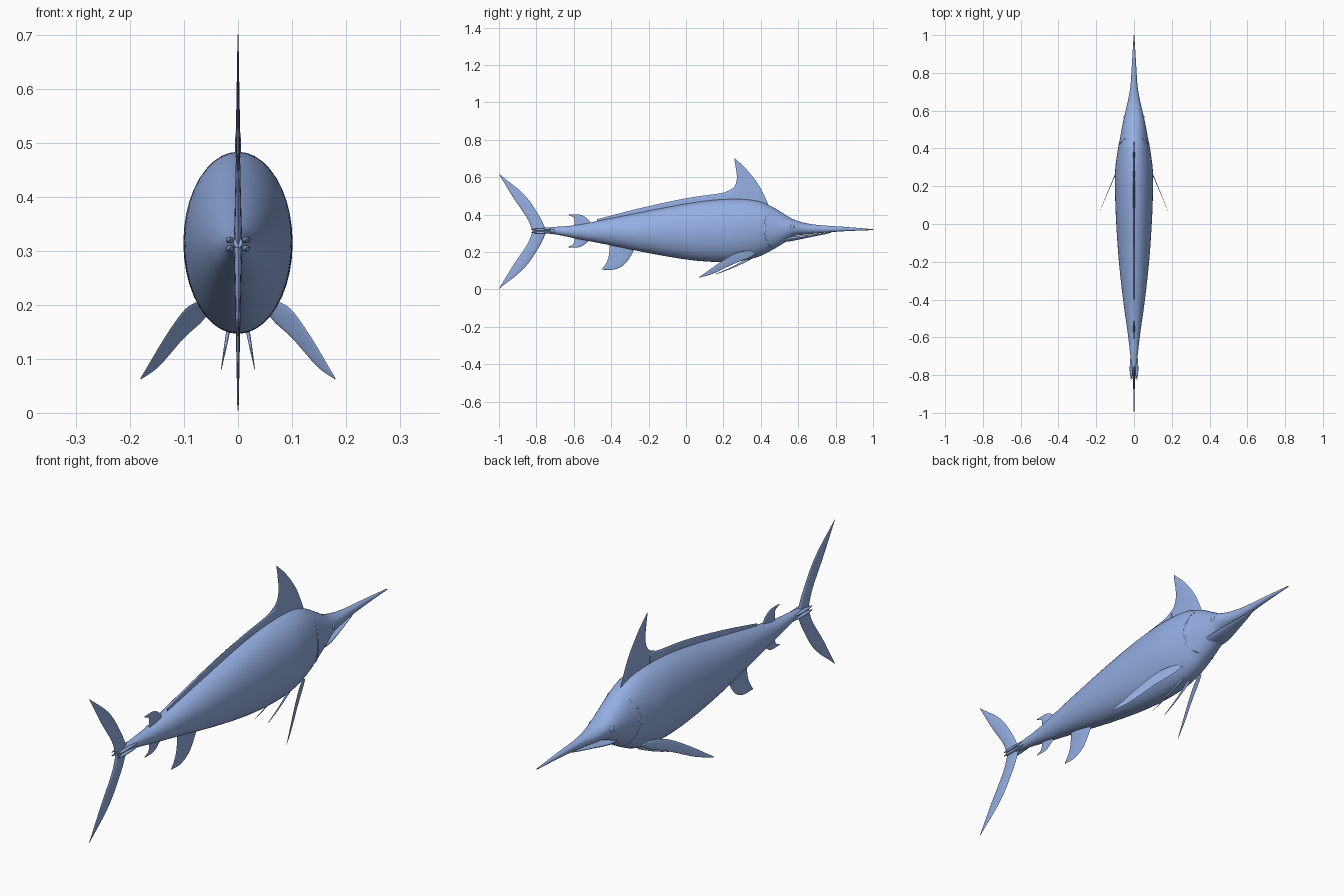
import bpy
import bmesh
import math
from mathutils import Vector

cube = bpy.data.objects.get("Cube")
if cube:
    bpy.data.objects.remove(cube)

# One colour for the whole fish
skin = bpy.data.materials.new("soft blue skin")
skin.use_nodes = True
BLUE = (0.30, 0.43, 0.77, 1)
skin.diffuse_color = BLUE
skin.node_tree.nodes["Principled BSDF"].inputs["Base Color"].default_value = BLUE


def spline(points, t):
    """Point on a smooth curve through all points, t from start to end as 0..1."""
    pts = [Vector(p) for p in points]
    last = len(pts) - 1
    i = min(int(t * last), last - 1)
    f = t * last - i
    b, c = pts[i], pts[i + 1]
    a = pts[i - 1] if i else b * 2 - c
    d = pts[i + 2] if i + 2 <= last else c * 2 - b
    return (b * 2 + (c - a) * f + (a * 2 - b * 5 + c * 4 - d) * f ** 2
            + (b * 3 - a - c * 3 + d) * f ** 3) / 2


def loft(name, rings):
    """Skin a list of closed rings, cap the ends and shade it smooth."""
    bm = bmesh.new()
    rows = [[bm.verts.new(p) for p in ring] for ring in rings]
    count = len(rows[0])
    for low, high in zip(rows, rows[1:]):
        for i in range(count):
            j = (i + 1) % count
            bm.faces.new((low[i], low[j], high[j], high[i]))
    bm.faces.new(rows[0])
    bm.faces.new(rows[-1])
    bmesh.ops.recalc_face_normals(bm, faces=bm.faces)
    mesh = bpy.data.meshes.new(name)
    bm.to_mesh(mesh)
    bm.free()
    mesh.shade_smooth()
    mesh.set_sharp_from_angle(angle=math.radians(40))
    mesh.materials.append(skin)
    obj = bpy.data.objects.new(name, mesh)
    bpy.context.collection.objects.link(obj)
    return obj


def section_point(station, angle):
    """Point on an oval section given as (y, half width, top, bottom)."""
    y, width, top, bottom = station
    return Vector((width * math.cos(angle), y,
                   (top + bottom) / 2 + (top - bottom) / 2 * math.sin(angle)))


def hull(name, stations, steps, sides=40):
    rings = []
    for k in range(steps + 1):
        station = spline(stations, k / steps)
        rings.append([section_point(station, math.tau * i / sides) for i in range(sides)])
    return loft(name, rings)


def fin(name, lead, trail, thick, place=lambda y, z: 0, side=1, steps=24, chord=8):
    """Lens-section fin between two (y, z) edges, thinning from root to tip."""
    rings = []
    for k in range(steps + 1):
        s = k / steps
        a, b = spline(lead, s), spline(trail, s)
        half = thick * (1 - 0.85 * s)
        ring = []
        for i in range(2 * chord):
            angle = math.pi * i / chord
            p = a.lerp(b, (1 - math.cos(angle)) / 2)
            ring.append((side * (place(p.x, p.y) + half * math.sin(angle)), p.x, p.y))
        rings.append(ring)
    return loft(name, rings)


# Body and bill: y, half width, top, bottom
BODY = [(-.82, .008, .325, .305), (-.7, .019, .334, .294), (-.58, .033, .345, .27),
        (-.4, .058, .38, .235), (-.2, .08, .42, .194), (0, .094, .458, .16),
        (.15, .1, .478, .147), (.28, .1, .483, .15), (.38, .088, .473, .172),
        (.46, .073, .442, .21), (.53, .06, .4, .252), (.58, .049, .372, .285),
        (.65, .033, .352, .294), (.73, .019, .342, .302), (.85, .011, .334, .311),
        (1, .002, .322, .317)]
hull("body_and_bill", BODY, 90)

# Lower jaw
hull("lower_jaw", [(.48, .04, .285, .25), (.56, .042, .283, .258), (.66, .026, .293, .278),
                   (.74, .01, .302, .294), (.775, .002, .306, .303)], 24, 24)

# Dorsal fin: tall lobe, then the low ridge down the back
fin("dorsal_lobe", [(.45, .42), (.435, .465), (.39, .556), (.325, .64), (.262, .7)],
    [(.1, .45), (.2, .514), (.255, .545), (.272, .6), (.258, .7)], .006)
fin("dorsal_ridge", [(.25, .53), (.18, .513), (0, .487), (-.25, .433), (-.475, .375)],
    [(.25, .45), (.18, .45), (0, .43), (-.25, .39), (-.475, .35)], .006)

# Small rear fins above and below the tail stalk
fin("rear_dorsal_fin", [(-.5, .34), (-.53, .38), (-.57, .4), (-.628, .4)],
    [(-.6, .32), (-.597, .36), (-.6, .383), (-.63, .398)], .005)
fin("rear_anal_fin", [(-.5, .28), (-.53, .25), (-.57, .226), (-.628, .225)],
    [(-.6, .3), (-.597, .262), (-.605, .24), (-.63, .227)], .005)
fin("anal_fin", [(-.26, .25), (-.29, .187), (-.33, .132), (-.385, .106), (-.447, .105)],
    [(-.41, .27), (-.408, .225), (-.415, .17), (-.43, .135), (-.45, .107)], .006)

# Forked tail
for label, sign in (("upper", 1), ("lower", -1)):
    fin(label + "_tail_fin",
        [(y, .31 + sign * h) for y, h in
         [(-.745, 0), (-.786, .084), (-.866, .197), (-.997, .305)]],
        [(y, .31 + sign * h) for y, h in
         [(-.82, 0), (-.85, .072), (-.92, .175), (-1, .306)]], .008)

# Paired parts
for label, side in (("left", 1), ("right", -1)):
    # Pectoral fins swing out and back in upright planes
    fin(label + "_pectoral_fin",
        [(.375, .19), (.337, .168), (.257, .137), (.15, .086), (.071, .062)],
        [(.35, .205), (.31, .204), (.257, .188), (.176, .14), (.07, .065)], .004,
        lambda y, z: .1 + .42 * (.26 - y), side)
    # Thin pelvic fins
    fin(label + "_pelvic_fin", [(.35, .16), (.25, .114), (.16, .08)],
        [(.32, .16), (.24, .118), (.158, .082)], .004,
        lambda y, z: .019 + .18 * (.147 - z), side)
    # Twin keels on each side of the tail stalk
    for place, sign in (("upper", 1), ("lower", -1)):
        hull_obj = hull(label + "_" + place + "_keel",
                        [(-.825, .001, .002, -.002), (-.79, .007, .006, -.006),
                         (-.74, .007, .005, -.005), (-.68, .001, .001, -.001)], 16, 12)
        hull_obj.location = (side * .015, 0, .312 + sign * .008)
    # Eyes
    bpy.ops.mesh.primitive_uv_sphere_add(segments=20, ring_count=12, radius=.014,
                                         location=(side * .044, .567, .335))
    eye = bpy.context.object
    eye.name = label + "_eye"
    eye.scale.x = .8
    eye.data.shade_smooth()
    eye.data.materials.append(skin)
    # Gill cover rim, a fine bead half sunk into the cheek
    rings = []
    for k in range(25):
        angle = math.radians(-60 + 110 * k / 24)
        y = .5 - .08 * math.cos(angle)
        near = [i for i in range(len(BODY) - 1) if BODY[i][0] <= y][-1]
        t = (near + (y - BODY[near][0]) / (BODY[near + 1][0] - BODY[near][0])) / (len(BODY) - 1)
        p = section_point(spline(BODY, t), angle)
        out = Vector((math.cos(angle), 0, math.sin(angle)))
        ring = []
        for i in range(8):
            turn = math.tau * i / 8
            q = p + out * .002 * math.cos(turn) + Vector((0, .004 * math.sin(turn), 0))
            ring.append((side * q.x, q.y, q.z))
        rings.append(ring)
    loft(label + "_gill_rim", rings)
